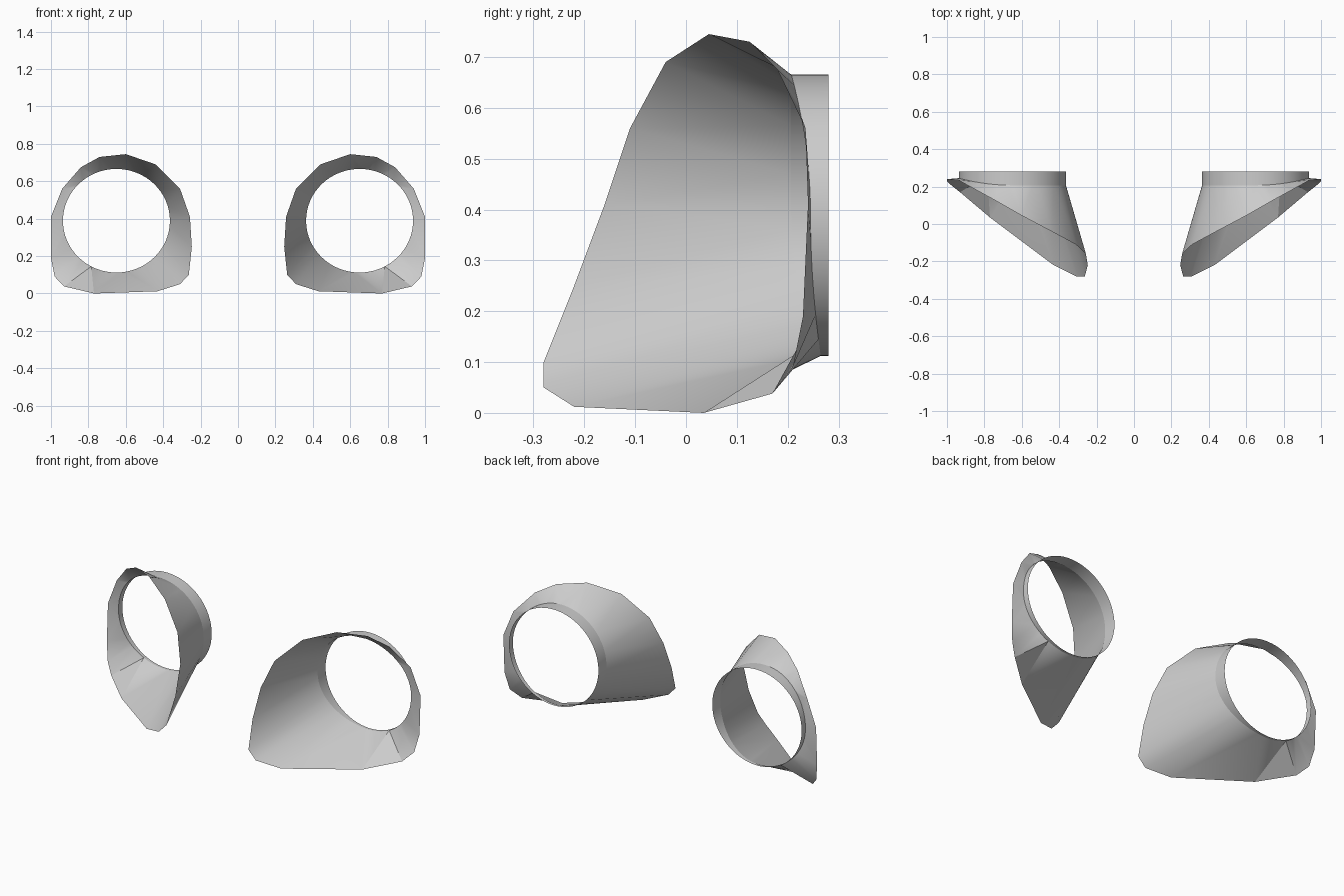
import bpy, bmesh
from math import sin, cos, pi, atan2, tau, radians

if "Cube" in bpy.data.objects:
    bpy.data.objects.remove(bpy.data.objects["Cube"])

CX, CZ, RX, RZ = 0.65, 0.389, 0.286, 0.277   # round rear opening
BACK = 0.28
N = 64

# slanted front rim (x, y, z)
RIM = [(1.0, .24, .41), (.94, .235, .56), (.84, .18, .675), (.74, .125, .73),
       (.60, .045, .745), (.44, -.04, .69), (.31, -.11, .56), (.257, -.16, .41),
       (.247, -.22, .25), (.263, -.28, .10), (.31, -.28, .05), (.43, -.22, .012),
       (.77, .035, 0), (.93, .17, .038), (.98, .21, .09), (1.0, .23, .19)]

# depth where the shell meets the collar: right, top, inner, bottom
JOIN = [.245, .207, .207, .265, .245]


def join_depth(a):
    t = (a % tau) / (pi / 2)
    i = min(int(t), 3)
    f = (1 - cos(pi * (t - i))) / 2
    return JOIN[i] * (1 - f) + JOIN[i + 1] * f


def ring_point(i, y=None):
    a = tau * i / N
    return (CX + RX * cos(a), join_depth(a) if y is None else y, CZ + RZ * sin(a))


def finish(bm, name):
    bmesh.ops.recalc_face_normals(bm, faces=bm.faces)
    me = bpy.data.meshes.new(name)
    bm.to_mesh(me)
    bm.free()
    ob = bpy.data.objects.new(name, me)
    bpy.context.collection.objects.link(ob)
    m = ob.modifiers.new("mirror", 'MIRROR')
    m.use_axis = (True, False, False)
    bpy.ops.object.select_all(action='DESELECT')
    ob.select_set(True)
    bpy.context.view_layer.objects.active = ob
    bpy.ops.object.shade_smooth_by_angle(angle=radians(35))
    return ob


# headlight shell: angular rim blended to the round opening
bm = bmesh.new()
outer = [bm.verts.new(p) for p in RIM]
inner = [bm.verts.new(ring_point(i)) for i in range(N)]
ang = [atan2((z - CZ) / RZ, (x - CX) / RX) % tau for x, y, z in RIM]
ang.append(ang[0] + tau)
i = j = 0
M = len(RIM)
while i < M or j < N:
    # advance whichever loop is behind, measured at segment midpoints
    next_outer = (ang[i] + ang[i + 1]) / 2 if i < M else 99
    next_inner = tau * (j + .5) / N if j < N else 99
    o, n = outer[i % M], inner[j % N]
    if next_outer < next_inner:
        i += 1
        bm.faces.new((o, outer[i % M], n))
    else:
        j += 1
        bm.faces.new((o, inner[j % N], n))
finish(bm, "headlight_shell")

# round collar behind the shell
bm = bmesh.new()
front = [bm.verts.new(ring_point(k)) for k in range(N)]
rear = [bm.verts.new(ring_point(k, BACK)) for k in range(N)]
for k in range(N):
    q = (k + 1) % N
    bm.faces.new((front[k], front[q], rear[q], rear[k]))
finish(bm, "headlight_collar")
